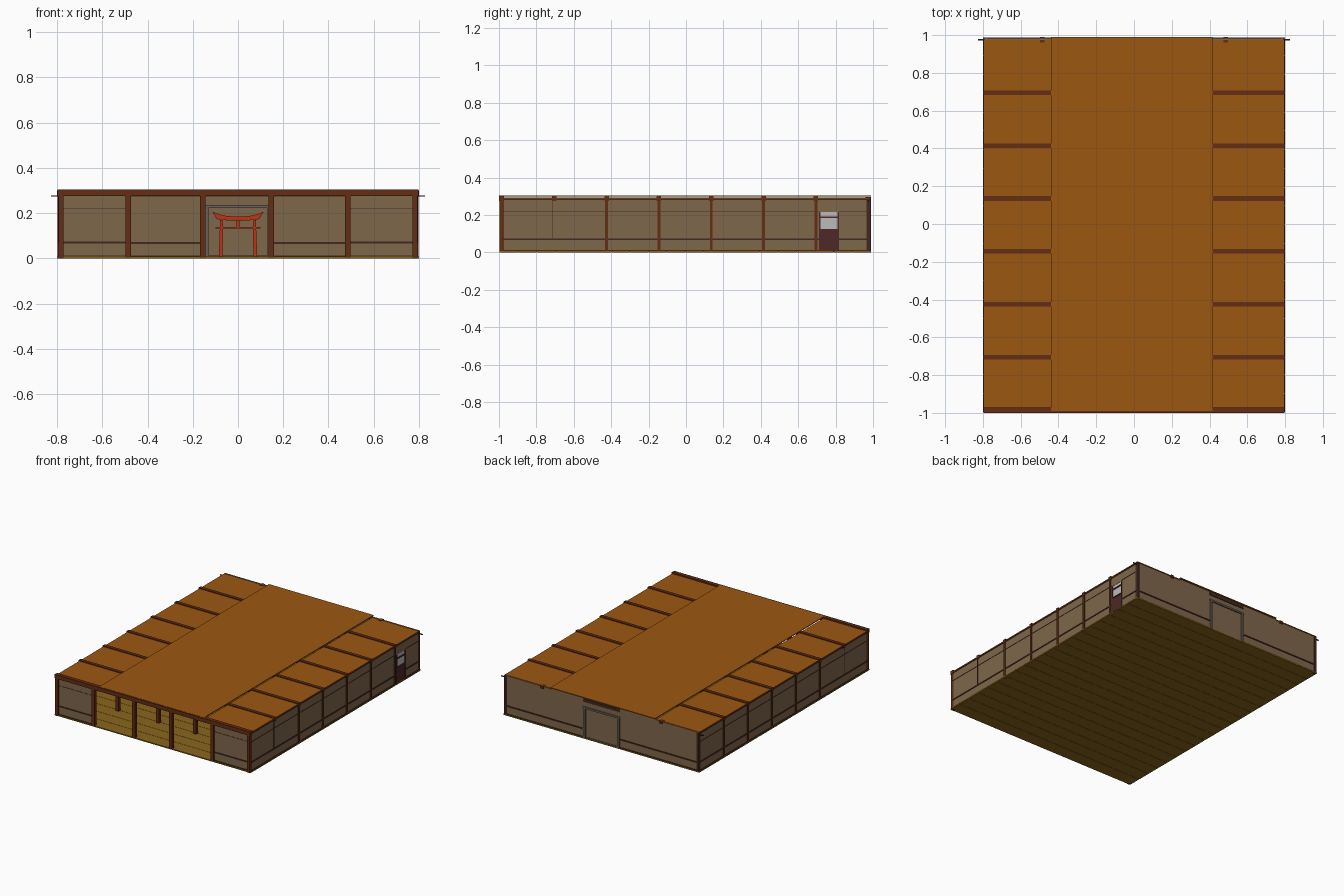
import bpy, bmesh

def mat(name, c):
    m = bpy.data.materials.new(name)
    m.diffuse_color = (*c, 1)
    return m

ROOF = mat("roof_wood", (0.33, 0.095, 0.005))
BEAM = mat("dark_wood", (0.125, 0.026, 0.006))
WALL = mat("plaster", (0.21, 0.135, 0.07))
FLOOR = mat("floor_wood", (0.25, 0.13, 0.012))
TRIM = mat("trim_wood", (0.055, 0.022, 0.014))
DOOR = mat("door_wood", (0.075, 0.022, 0.02))
RED = mat("red_paint", (0.5, 0.035, 0.008))
GREY = mat("grey_wood", (0.14, 0.12, 0.09))
GLASS = mat("paper_pane", (0.5, 0.5, 0.5))

def finish(name, bm, m):
    me = bpy.data.meshes.new(name)
    bmesh.ops.recalc_face_normals(bm, faces=bm.faces)
    bm.to_mesh(me)
    bm.free()
    me.materials.append(m)
    ob = bpy.data.objects.new(name, me)
    bpy.context.collection.objects.link(ob)
    return ob

def boxes(name, m, items):
    """One object made of boxes given as (x0, x1, y0, y1, z0, z1)."""
    bm = bmesh.new()
    for x0, x1, y0, y1, z0, z1 in items:
        vs = bmesh.ops.create_cube(bm, size=1)["verts"]
        for v in vs:
            v.co.x = x1 if v.co.x > 0 else x0
            v.co.y = y1 if v.co.y > 0 else y0
            v.co.z = z1 if v.co.z > 0 else z0
    return finish(name, bm, m)

def prism(name, m, outline, y0, y1):
    """Extrude an xz outline along y."""
    bm = bmesh.new()
    f = bm.faces.new([bm.verts.new((x, y0, z)) for x, z in outline])
    r = bmesh.ops.extrude_face_region(bm, geom=[f])
    for v in r["geom"]:
        if isinstance(v, bmesh.types.BMVert):
            v.co.y = y1
    return finish(name, bm, m)

W = 0.795
ROWS = [-0.985 + 0.28 * i for i in range(7)]
COLS = [-0.485, -0.156, 0.147, 0.486]

# plank floor
n, y0, step = 20, -0.995, 1.985 / 20
boxes("floor_planks", FLOOR,
      [(-0.8, 0.8, y0 + i * step, y0 + (i + 1) * step - 0.002, 0, 0.008) for i in range(n)])

# roof: raised centre sheet and two lower side sheets
boxes("roof_centre", ROOF, [(-0.44, 0.415, -0.99, 0.99, 0.299, 0.305)])
boxes("roof_side", ROOF, [(-W, -0.44, -0.99, 0.985, 0.288, 0.294),
                          (0.415, W, -0.99, 0.985, 0.288, 0.294)])

# cross beams with ends poking out of the side walls
boxes("cross_beam", BEAM, [(-0.8, 0.8, y - 0.012, y + 0.012, 0.275, 0.3) for y in ROWS[1:]])
boxes("front_beam", BEAM, [(-0.797, 0.797, -1.0, -0.972, 0.275, 0.304)])
boxes("rear_tie", TRIM, [(-0.826, 0.826, 0.972, 0.979, 0.273, 0.279)])

# columns at the front, the second row and along both aisles
cols = [(x - 0.012, x + 0.012, y - 0.012, y + 0.012, 0.004, 0.28)
        for y in ROWS for x in COLS if y < -0.6 or abs(x) > 0.4]
boxes("column", BEAM, cols)
boxes("front_corner_post", BEAM,
      [(s * 0.783 - 0.011, s * 0.783 + 0.011, -0.998, -0.972, 0.0, 0.28) for s in (-1, 1)])

# front corner bay panels
bays = [(-0.772, -0.497), (0.498, 0.772)]
boxes("front_panel", WALL, [(a, b, -0.985, -0.978, 0.005, 0.28) for a, b in bays])
boxes("front_panel_rail", TRIM,
      [(a, b, -0.989, -0.974, z, z + h) for a, b in bays
       for z, h in ((0.002, 0.01), (0.066, 0.008))])
boxes("front_panel_thin_rail", TRIM,
      [(a, b, -0.9865, -0.9765, 0.22, 0.2225) for a, b in bays])

# side walls, the right one open for the door
D0, D1, DT = 0.712, 0.818, 0.215
boxes("left_wall", WALL, [(-0.793, -0.784, -0.98, 0.98, 0.004, 0.289)])
boxes("right_wall", WALL, [(0.784, 0.793, -0.98, D0, 0.004, 0.289),
                           (0.784, 0.793, D1, 0.98, 0.004, 0.289),
                           (0.784, 0.793, D0, D1, DT, 0.289)])
rails, thin = [], []
for s, spans in ((-1, [(-0.98, 0.98)]), (1, [(-0.98, D0), (D1, 0.98)])):
    xa, xb = sorted((s * 0.781, s * 0.797))
    for a, b in spans:
        rails += [(xa, xb, a, b, 0.002, 0.012), (xa, xb, a, b, 0.066, 0.075)]
        thin.append((xa + 0.0015, xb - 0.0015, a, b, 0.22, 0.2225))
boxes("side_wall_rail", TRIM, rails)
boxes("side_wall_thin_rail", TRIM, thin)
boxes("side_top_plate", TRIM, [(s * 0.788 - 0.009, s * 0.788 + 0.009, -0.98, 0.98, 0.28, 0.288)
                               for s in (-1, 1)])

# wall posts (second bay only has a thin seam)
boxes("side_wall_post", BEAM,
      [(s * 0.789 - 0.01, s * 0.789 + 0.01, y - 0.008, y + 0.008, 0.0, 0.28)
       for s in (-1, 1) for y in ROWS[2:]])
boxes("side_wall_seam", TRIM, [(s * 0.789 - 0.007, s * 0.789 + 0.007, -0.717, -0.713, 0.07, 0.28)
                               for s in (-1, 1)])

# side door with pale panes
boxes("door_leaf", DOOR, [(0.783, 0.793, D0, D1, 0.008, 0.122)])
boxes("door_frame", DOOR, [(0.78, 0.797, D0, D0 + 0.007, 0.005, DT),
                           (0.78, 0.797, D1 - 0.007, D1, 0.005, DT),
                           (0.78, 0.797, D0, D1, 0.117, 0.125),
                           (0.78, 0.797, D0, D1, 0.183, 0.191)])
boxes("door_pane", GLASS, [(0.785, 0.791, D0 + 0.007, D1 - 0.007, 0.125, DT)])

# back wall with a framed centre bay
boxes("back_wall", WALL, [(-0.793, 0.793, 0.973, 0.981, 0.004, 0.297)])
boxes("back_wall_rail", TRIM,
      [(a, b, 0.968, 0.986, z, z + h) for a, b in ((-0.785, -0.148), (0.148, 0.785))
       for z, h in ((0.002, 0.01), (0.064, 0.009))])
boxes("alcove_frame", GREY, [(-0.146, -0.13, 0.955, 0.99, 0.004, 0.235),
                             (0.13, 0.146, 0.955, 0.99, 0.004, 0.235),
                             (-0.15, 0.15, 0.955, 0.99, 0.222, 0.235),
                             (-0.13, 0.13, 0.955, 0.986, 0.004, 0.013)])
boxes("alcove_header", TRIM, [(-0.15, 0.15, 0.98, 0.986, 0.27, 0.29)])
boxes("back_corner_post", TRIM, [(s * 0.787 - 0.008, s * 0.787 + 0.008, 0.966, 0.988, 0.0, 0.288)
                                 for s in (-1, 1)])
boxes("rear_beam_end", BEAM, [(x - 0.012, x + 0.012, 0.96, 0.99, 0.278, 0.297)
                              for x in (-0.485, 0.485)])

# red gate in front of the back wall
for s, side in ((-1, "left"), (1, "right")):
    prism("gate_post_" + side, RED,
          [(s * 0.066, 0.17), (s * 0.079, 0.17), (s * 0.085, 0.008), (s * 0.068, 0.008)],
          0.945, 0.962)
boxes("gate_tie", RED, [(-0.1, 0.1, 0.948, 0.959, 0.132, 0.139),
                        (-0.006, 0.006, 0.95, 0.957, 0.139, 0.17)])
top = [(x, 0.185 + 0.021 * (abs(x) / 0.113) ** 2.5) for x in
       [-0.113 + 0.226 * i / 12 for i in range(13)]]
low = [(x * 0.83, 0.166 + 0.008 * (abs(x) / 0.113) ** 2) for x, _ in reversed(top)]
prism("gate_lintel", RED, top + low, 0.94, 0.967)
